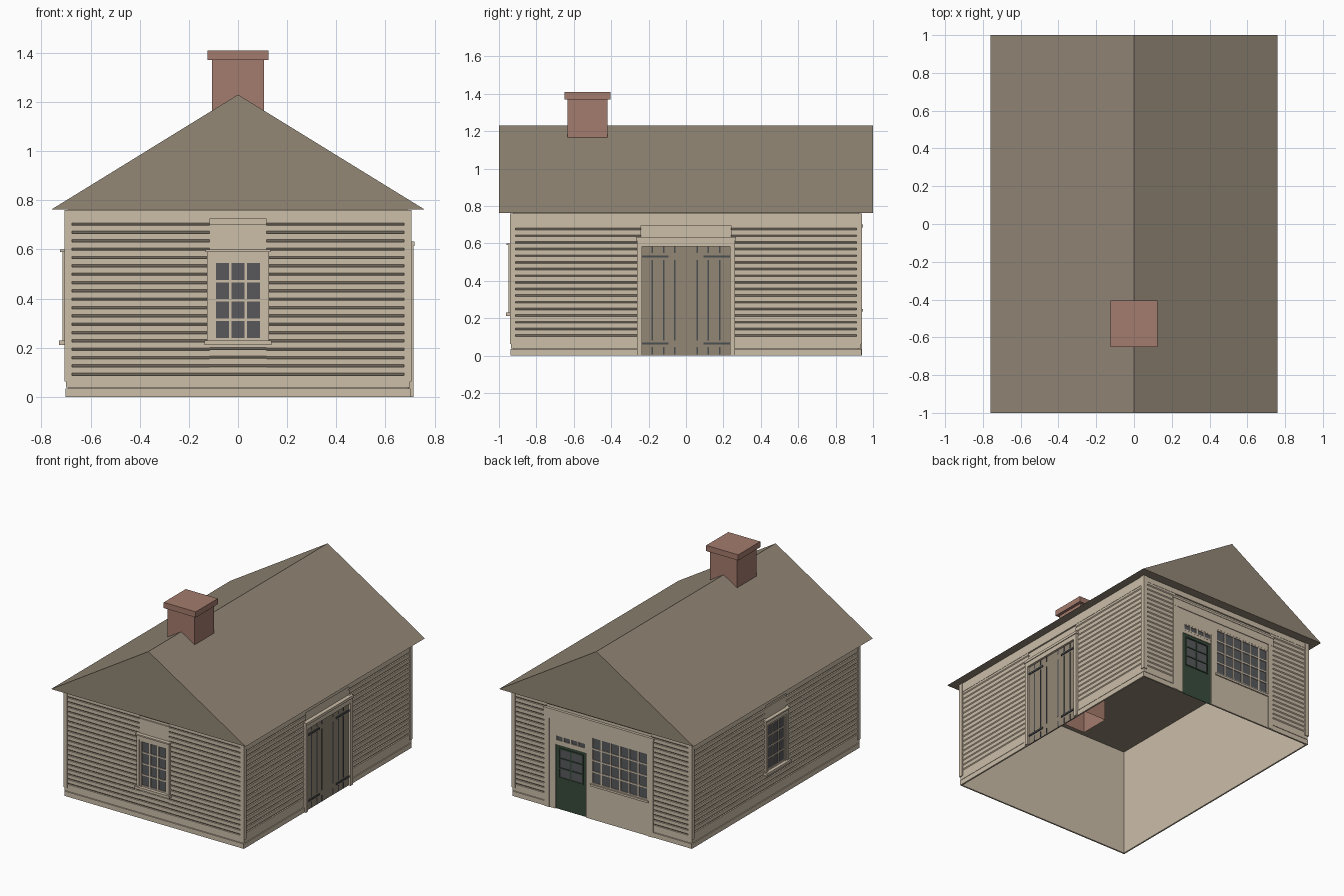
import bpy, bmesh
from mathutils import Matrix
from math import radians

if "Cube" in bpy.data.objects:
    bpy.data.objects.remove(bpy.data.objects["Cube"])


def material(name, r, g, b):
    lin = [(c / 255 / 12.92 if c < 11 else ((c / 255 + 0.055) / 1.055) ** 2.4) for c in (r, g, b)]
    m = bpy.data.materials.new(name)
    m.use_nodes = True
    m.diffuse_color = (*lin, 1)
    m.node_tree.nodes["Principled BSDF"].inputs["Base Color"].default_value = (*lin, 1)
    return m


CREAM = material("cream_paint", 204, 190, 169)
BROWN = material("weathered_brown", 147, 135, 118)
BRICK = material("brick_red", 164, 123, 109)
GLASS = material("dark_glass", 88, 89, 92)
IRON = material("dark_iron", 74, 78, 82)
GREEN = material("door_green", 56, 76, 60)

# Each wall: turn about z and distance from the centre to the siding face.
# Wall coordinates are u (to the right seen from outside), z and d (outward).
FRONT, RIGHT, BACK, LEFT = (0, 0.935), (90, 0.70), (180, 0.935), (270, 0.70)
HALF = {FRONT: 0.70, BACK: 0.70, RIGHT: 0.935, LEFT: 0.935}
INNER = -0.01


def finish(name, bm, mat, turn=0):
    bmesh.ops.transform(bm, matrix=Matrix.Rotation(radians(turn), 4, "Z"), verts=bm.verts)
    mesh = bpy.data.meshes.new(name)
    bm.to_mesh(mesh)
    bm.free()
    mesh.materials.append(mat)
    ob = bpy.data.objects.new(name, mesh)
    bpy.context.collection.objects.link(ob)
    return ob


def add_box(bm, x0, x1, y0, y1, z0, z1):
    verts = bmesh.ops.create_cube(bm, size=1)["verts"]
    for v in verts:
        v.co = (x1 if v.co.x > 0 else x0, y1 if v.co.y > 0 else y0, z1 if v.co.z > 0 else z0)
    return verts


def boards(name, wall, mat, boxes):
    """Boxes on a wall, each (u0, u1, z0, z1, outer depth)."""
    bm = bmesh.new()
    for u0, u1, z0, z1, d in boxes:
        add_box(bm, u0, u1, -wall[1] - d, -wall[1] - INNER - 0.001, z0, z1)
    return finish(name, bm, mat, wall[0])


def siding(name, wall, spans, z_low, z_top, count):
    """Clapboards: an upright face with a slanted drip edge beneath each board."""
    bm = bmesh.new()
    pitch = (z_top - z_low) / count
    profile = [(0, 0.06)]
    for k in range(count + 1):
        z = z_low + k * pitch
        profile += [(0, z - 0.005), (-0.008, z - 0.004), (0, z + 0.005)]
    profile.append((0, z_top + 0.03))
    for u0, u1 in spans:
        rows = [[bm.verts.new((u, -wall[1] - d, z)) for u in (u0, u1)] for d, z in profile]
        for a, b in zip(rows, rows[1:]):
            bm.faces.new((a[0], a[1], b[1], b[0]))
    return finish(name, bm, CREAM, wall[0])


def sash(name, wall, u0, u1, z0, z1, cols, rows, depth, bar, mat=CREAM):
    """Glass plate with a grid of glazing bars."""
    boards(name + "_glass", wall, GLASS, [(u0, u1, z0, z1, depth)])
    h, d = bar / 2, depth + 0.005
    grid = []
    for i in range(cols + 1):
        u = u0 + (u1 - u0) * i / cols
        grid.append((u - h, u + h, z0, z1, d))
    for i in range(rows + 1):
        z = z0 + (z1 - z0) * i / rows
        grid.append((u0 - h, u1 + h, z - h, z + h, d))
    boards(name + "_bars", wall, mat, grid)


def small_window(name, wall):
    boards(name + "_trim", wall, CREAM, [
        (-0.126, -0.108, 0.22, 0.59, 0.015), (0.108, 0.126, 0.22, 0.59, 0.015),
        (-0.108, 0.108, 0.56, 0.59, 0.015),
        (-0.108, -0.095, 0.23, 0.56, 0.009), (0.095, 0.108, 0.23, 0.56, 0.009),
        (-0.095, 0.095, 0.547, 0.56, 0.009),
        (-0.133, 0.133, 0.59, 0.60, 0.025), (-0.136, 0.136, 0.212, 0.23, 0.028)])
    sash(name, wall, -0.095, 0.095, 0.235, 0.55, 3, 4, 0.0, 0.010)


# Wall shell, open below
bm = bmesh.new()
add_box(bm, -0.69, 0.69, -0.925, 0.925, 0, 0.77)
bmesh.ops.delete(bm, geom=[f for f in bm.faces if abs(f.normal.z) > 0.5], context="FACES")
finish("wall_shell", bm, CREAM)

# Siding, corner boards, frieze and plinth of each wall, split around openings
layout = [("front", FRONT, (-0.115, 0.115), 0.092, 0.703, 18),
          ("left", LEFT, (-0.115, 0.115), 0.107, 0.676, 16),
          ("right", RIGHT, (-0.24, 0.24), 0.107, 0.676, 16),
          ("back", BACK, (-0.43, 0.38), 0.092, 0.703, 18)]
for name, wall, gap, z_low, z_top, count in layout:
    half = HALF[wall]
    edge = half - 0.024
    siding(name + "_siding", wall, [(-edge, gap[0]), (gap[1], edge)], z_low, z_top, count)
    if name in ("front", "left"):
        siding(name + "_siding_below", wall, [gap], z_low, z_low + 0.105, 3)
        boards(name + "_siding_above", wall, CREAM, [(gap[0], gap[1], 0.595, z_top, -0.001)])
        spans = [(-half, half)]
    else:
        spans = [(-half, gap[0]), (gap[1], half)]
    boards(name + "_corner_boards", wall, CREAM, [
        (-half - 0.006, -edge, 0.062, 0.76, 0.006), (edge, half + 0.006, 0.062, 0.76, 0.006)])
    boards(name + "_frieze", wall, CREAM, [(-edge, edge, z_top + 0.02, 0.76, 0.002)])
    boards(name + "_plinth", wall, CREAM,
           [(a, b, 0, 0.034, 0.002) for a, b in spans]
           + [(a, b, 0.038, 0.062, 0.0) for a, b in spans])

small_window("front_window", FRONT)
small_window("left_window", LEFT)

# Plank double doors on the right wall
boards("double_door", RIGHT, BROWN, [(-0.24, 0.24, 0, 0.583, -0.001)])
boards("double_door_frame", RIGHT, CREAM, [
    (-0.262, -0.236, 0, 0.615, 0.014), (0.236, 0.262, 0, 0.615, 0.014),
    (-0.236, 0.236, 0.583, 0.615, 0.014), (-0.267, 0.267, 0.615, 0.633, 0.019)])
seams, straps = [], []
for s in (-1, 1):
    for u in (0.06, 0.12, 0.18):
        for z0, z1 in ((0.005, 0.045), (0.08, 0.512), (0.548, 0.582)):
            seams.append((s * u - 0.004, s * u + 0.004, z0, z1, 0.001))
    for z in (0.064, 0.53):
        straps.append((*sorted((s * 0.094, s * 0.236)), z - 0.006, z + 0.006, 0.005))
boards("double_door_seams", RIGHT, IRON, seams)
boards("hinge_straps", RIGHT, IRON, straps)

# Shop front on the back wall
boards("shop_panel", BACK, CREAM, [
    (-0.41, -0.365, 0, 0.63, 0.002), (-0.365, -0.125, 0.525, 0.63, 0.002),
    (-0.125, -0.085, 0, 0.63, 0.002), (-0.085, 0.36, 0, 0.24, 0.002),
    (-0.085, 0.36, 0.585, 0.63, 0.002), (-0.365, -0.125, 0.455, 0.478, 0.0)])
boards("shop_pilasters", BACK, CREAM, [
    (-0.45, -0.41, 0, 0.63, 0.006), (0.36, 0.40, 0, 0.63, 0.006)])
boards("shop_cornice", BACK, CREAM, [
    (-0.452, 0.402, 0.63, 0.685, 0.007), (-0.457, 0.407, 0.685, 0.70, 0.010)])
boards("shop_sill", BACK, CREAM, [(-0.09, 0.365, 0.235, 0.25, 0.010)])
sash("shop_window", BACK, -0.08, 0.355, 0.255, 0.58, 6, 4, -0.004, 0.010)
sash("transom", BACK, -0.36, -0.13, 0.482, 0.522, 4, 1, -0.004, 0.010)
boards("shop_door", BACK, GREEN, [(-0.365, -0.125, 0, 0.455, -0.006)])
sash("shop_door_light", BACK, -0.335, -0.155, 0.225, 0.43, 2, 3, -0.004, 0.008, GREEN)

# Gable roof
bm = bmesh.new()
ends = [[bm.verts.new((x, y, z)) for x, z in ((-0.76, 0.762), (0.76, 0.762), (0, 1.23))]
        for y in (-1, 1)]
bm.faces.new(ends[0])
bm.faces.new(ends[1][::-1])
for i in range(3):
    j = (i + 1) % 3
    bm.faces.new((ends[0][j], ends[0][i], ends[1][i], ends[1][j]))
bmesh.ops.recalc_face_normals(bm, faces=bm.faces)
finish("roof", bm, BROWN)

# Chimney shaft, open below, with a projecting cap
bm = bmesh.new()
add_box(bm, -0.105, 0.105, -0.634, -0.42, 0.565, 1.375)
bmesh.ops.delete(bm, geom=[f for f in bm.faces if abs(f.normal.z) > 0.5], context="FACES")
finish("chimney_shaft", bm, BRICK)
bm = bmesh.new()
add_box(bm, -0.125, 0.125, -0.65, -0.404, 1.37, 1.41)
finish("chimney_cap", bm, BRICK)
